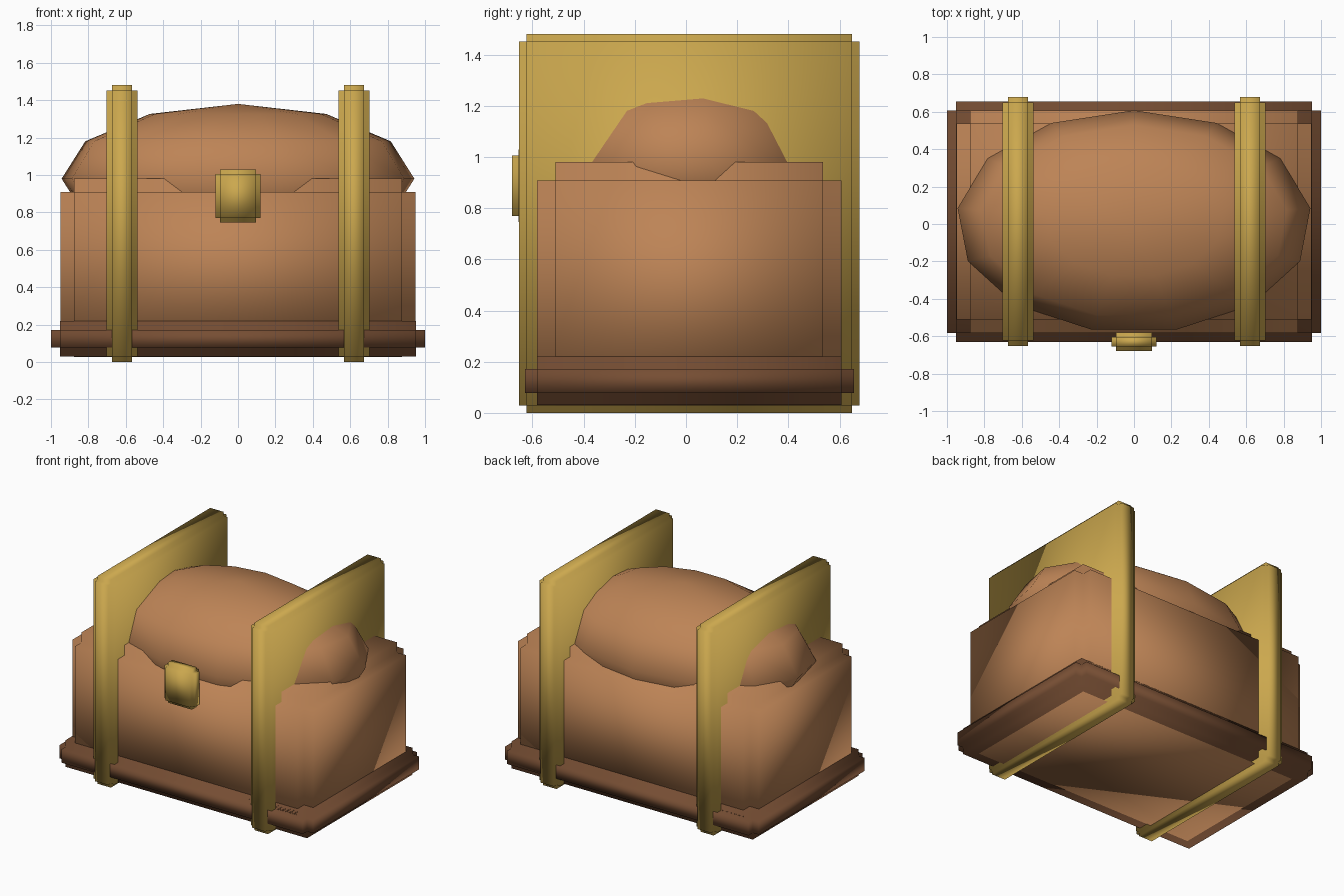
import bpy
import bmesh
from mathutils import Matrix, Vector

if "Cube" in bpy.data.objects:
    bpy.data.objects.remove(bpy.data.objects["Cube"], do_unlink=True)

CENTER_Y = 0.013  # shared depth centre of chest, base and straps


def make_material(name, color):
    mat = bpy.data.materials.new(name)
    mat.use_nodes = True
    mat.diffuse_color = color
    bsdf = next(n for n in mat.node_tree.nodes if n.type == "BSDF_PRINCIPLED")
    bsdf.inputs["Base Color"].default_value = color
    return mat


wood = make_material("warm wood", (0.51, 0.23, 0.093, 1))
dark_wood = make_material("dark wood", (0.18, 0.075, 0.033, 1))
gold = make_material("aged gold", (0.60, 0.39, 0.076, 1))


def add_object(name, bm, mat):
    """Turn a bmesh into a smooth-shaded object."""
    for face in bm.faces:
        face.smooth = True
    mesh = bpy.data.meshes.new(name)
    bm.to_mesh(mesh)
    bm.free()
    mesh.materials.append(mat)
    obj = bpy.data.objects.new(name, mesh)
    bpy.context.collection.objects.link(obj)
    return obj


def notched_box(name, low, high, notch, mat):
    """Box with square notches along its edges: a core with each side pushed out."""
    low, high = Vector(low), Vector(high)
    core = high - low - Vector((2 * notch,) * 3)
    bm = bmesh.new()
    bmesh.ops.create_cube(
        bm, size=1,
        matrix=Matrix.Translation((low + high) / 2) @ Matrix.Diagonal((*core, 1)))
    bm.normal_update()
    pushed = bmesh.ops.extrude_discrete_faces(bm, faces=bm.faces[:])["faces"]
    for face in pushed:
        offset = face.normal * notch
        for vert in face.verts:
            vert.co += offset
    bm.normal_update()
    return add_object(name, bm, mat)


def centered_box(name, half_x, half_y, bottom, top, notch, mat, x=0):
    return notched_box(name, (x - half_x, CENTER_Y - half_y, bottom),
                       (x + half_x, CENTER_Y + half_y, top), notch, mat)


# Chest body and its plinth
centered_box("chest_body", 0.95, 0.595, 0.028, 0.98, 0.072, wood)
centered_box("base_plinth", 1.0, 0.643, 0.03, 0.22, 0.048, dark_wood)

# Slab straps on both sides
for side, x in (("right", -0.62), ("left", 0.62)):
    centered_box(side + "_strap", 0.082, 0.665, 0.0, 1.48, 0.029, gold, x)

# Front clasp
notched_box("front_clasp", (-0.12, -0.68, 0.745), (0.12, -0.58, 1.03), 0.025, gold)

# Domed lid: a coarse sphere with one segment pointing backwards
bm = bmesh.new()
bmesh.ops.create_uvsphere(bm, u_segments=13, v_segments=6, radius=1)
rim = max(bm.verts, key=lambda v: (round(abs(v.co.z), 3) == 0, v.co.y)).co
turn = Vector((rim.x, rim.y)).angle_signed(Vector((0, 1)))
bmesh.ops.transform(
    bm, verts=bm.verts,
    matrix=Matrix.Translation((0, CENTER_Y, 0.98))
    @ Matrix.Diagonal((0.95, 0.595, 0.40, 1)) @ Matrix.Rotation(-turn, 4, "Z"))
add_object("domed_lid", bm, wood)
